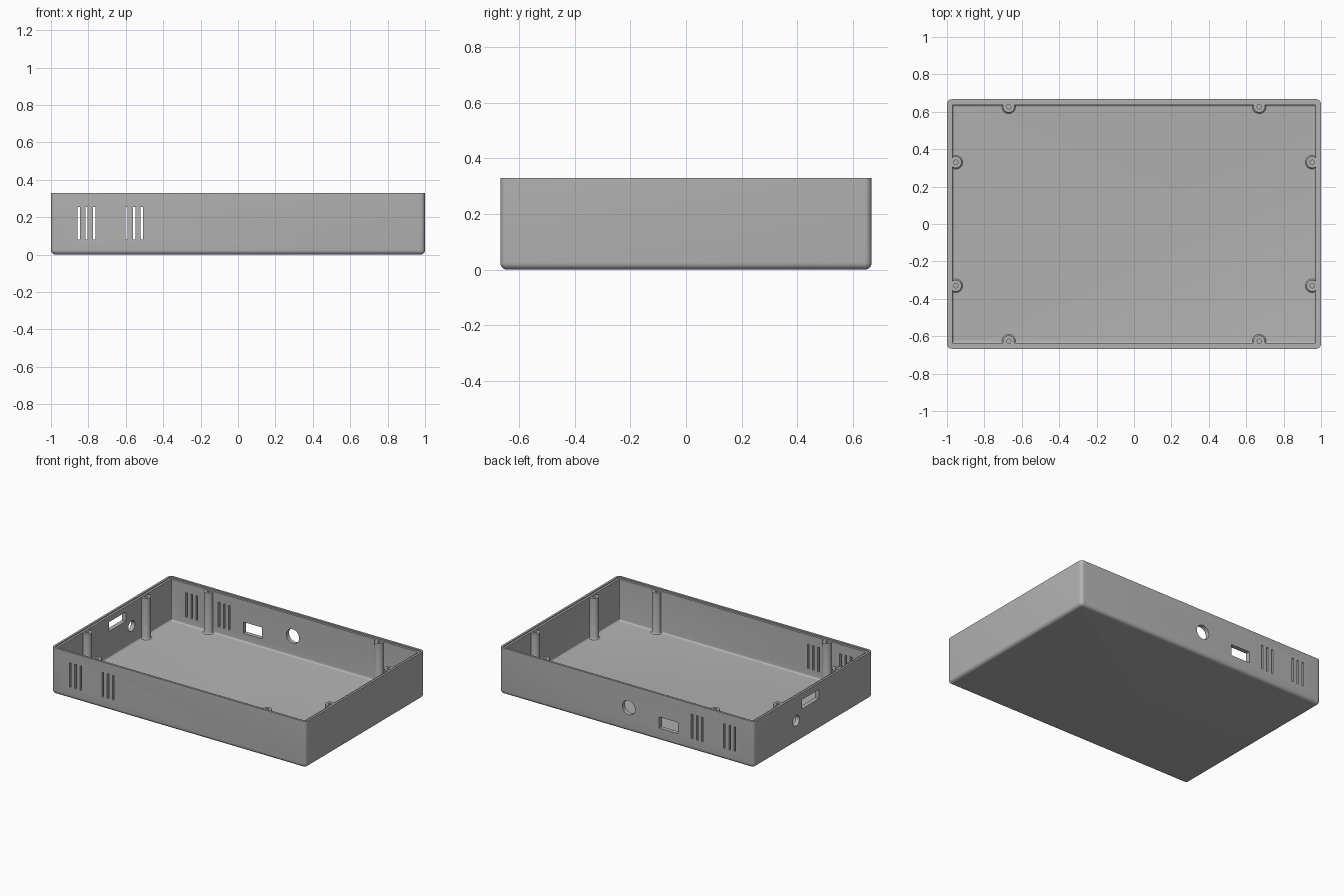
import bpy, bmesh, math
from mathutils import Matrix

if "Cube" in bpy.data.objects:
    bpy.data.objects.remove(bpy.data.objects["Cube"])

HX, HY, TOP = 1.0, 0.667, 0.33
WALL, FLOOR, ROUND = 0.03, 0.028, 0.025

grey = bpy.data.materials.new("plain grey")
grey.use_nodes = True
grey.diffuse_color = (0.45, 0.45, 0.45, 1)
grey.node_tree.nodes["Principled BSDF"].inputs["Base Color"].default_value = (0.45, 0.45, 0.45, 1)


def add_object(name, bm):
    mesh = bpy.data.meshes.new(name)
    bmesh.ops.recalc_face_normals(bm, faces=bm.faces)
    bm.to_mesh(mesh)
    bm.free()
    mesh.materials.append(grey)
    obj = bpy.data.objects.new(name, mesh)
    bpy.context.collection.objects.link(obj)
    return obj


def loft(name, rings):
    """Skin a stack of equal point rings and cap both ends."""
    bm = bmesh.new()
    loops = [[bm.verts.new(p) for p in ring] for ring in rings]
    for a, b in zip(loops, loops[1:]):
        for i in range(len(a)):
            j = (i + 1) % len(a)
            bm.faces.new((a[i], a[j], b[j], b[i]))
    bm.faces.new(loops[0])
    bm.faces.new(loops[-1])
    return add_object(name, bm)


def rounded_rect(inset, z, steps=6):
    r = max(ROUND - inset, 0.004)
    cx, cy = HX - inset - r, HY - inset - r
    ring = []
    for k, (sx, sy) in enumerate([(1, 1), (-1, 1), (-1, -1), (1, -1)]):
        for i in range(steps + 1):
            a = (k + i / steps) * math.pi / 2
            ring.append((sx * cx + r * math.cos(a), sy * cy + r * math.sin(a), z))
    return ring


def circle(x, y, r, z, n=32):
    return [(x + r * math.cos(math.tau * i / n), y + r * math.sin(math.tau * i / n), z)
            for i in range(n)]


def smooth(obj):
    bpy.ops.object.select_all(action="DESELECT")
    obj.select_set(True)
    bpy.context.view_layer.objects.active = obj
    bpy.ops.object.shade_smooth_by_angle(angle=math.radians(35))


# Tray: rounded base edge, outer wall, stepped rim, inner wall, filleted floor
quarter = [i / 6 * math.pi / 2 for i in range(7)]
fillet = 0.012
profile = [(ROUND * (1 - math.sin(a)), ROUND * (1 - math.cos(a))) for a in quarter]
profile += [(0, TOP), (0.015, TOP), (0.015, 0.322), (WALL, 0.322)]
profile += [(WALL + fillet * (1 - math.cos(a)), FLOOR + fillet * (1 - math.sin(a)))
            for a in quarter]
tray = loft("tray", [rounded_rect(i, z) for i, z in profile])

# Cutters for the wall openings
cutters = bmesh.new()


def cut_box(x, y, z, sx, sy, sz):
    m = Matrix.Translation((x, y, z)) @ Matrix.Diagonal((sx, sy, sz, 1))
    bmesh.ops.create_cube(cutters, size=1, matrix=m)


def cut_round(x, y, z, r, axis):
    m = Matrix.Translation((x, y, z)) @ Matrix.Rotation(math.pi / 2, 4, axis)
    bmesh.ops.create_cone(cutters, cap_ends=True, segments=40, radius1=r, radius2=r,
                          depth=0.15, matrix=m)


# Vent slots in the front and back walls
for group in (-0.81, -0.555):
    for k in (-1, 0, 1):
        for side in (-1, 1):
            cut_box(group + k * 0.041, side * HY, 0.169, 0.013, 0.15, 0.174)

# Connector openings in the back wall and the -x wall
cut_round(-0.016, HY, 0.17, 0.05, "X")
cut_box(-0.33, HY, 0.128, 0.148, 0.15, 0.08)
cut_round(-HX, 0.19, 0.158, 0.037, "Y")
cut_box(-HX, 0.03, 0.25, 0.15, 0.19, 0.066)

cutter = add_object("opening_cutter", cutters)
cutter.hide_render = True
mod = tray.modifiers.new("openings", "BOOLEAN")
mod.operation = "DIFFERENCE"
mod.solver = "EXACT"
mod.object = cutter
bpy.context.view_layer.objects.active = tray
bpy.ops.object.modifier_apply(modifier=mod.name)
bpy.data.objects.remove(cutter)
smooth(tray)

# Screw posts with flared feet and pilot holes
post_profile = [(0.037, FLOOR - 0.003), (0.037, FLOOR), (0.033, FLOOR + 0.003),
                (0.031, FLOOR + 0.009), (0.031, 0.32), (0.012, 0.32), (0.012, 0.12)]
for sx, side in ((-1, "right"), (1, "left")):
    for sy, end in ((-1, "front"), (1, "back")):
        for x, y, wall in ((0.67, 0.627, "long"), (0.953, 0.33, "short")):
            post = loft(f"screw_post_{wall}_wall_{end}_{side}",
                        [circle(sx * x, sy * y, r, z) for r, z in post_profile])
            smooth(post)
